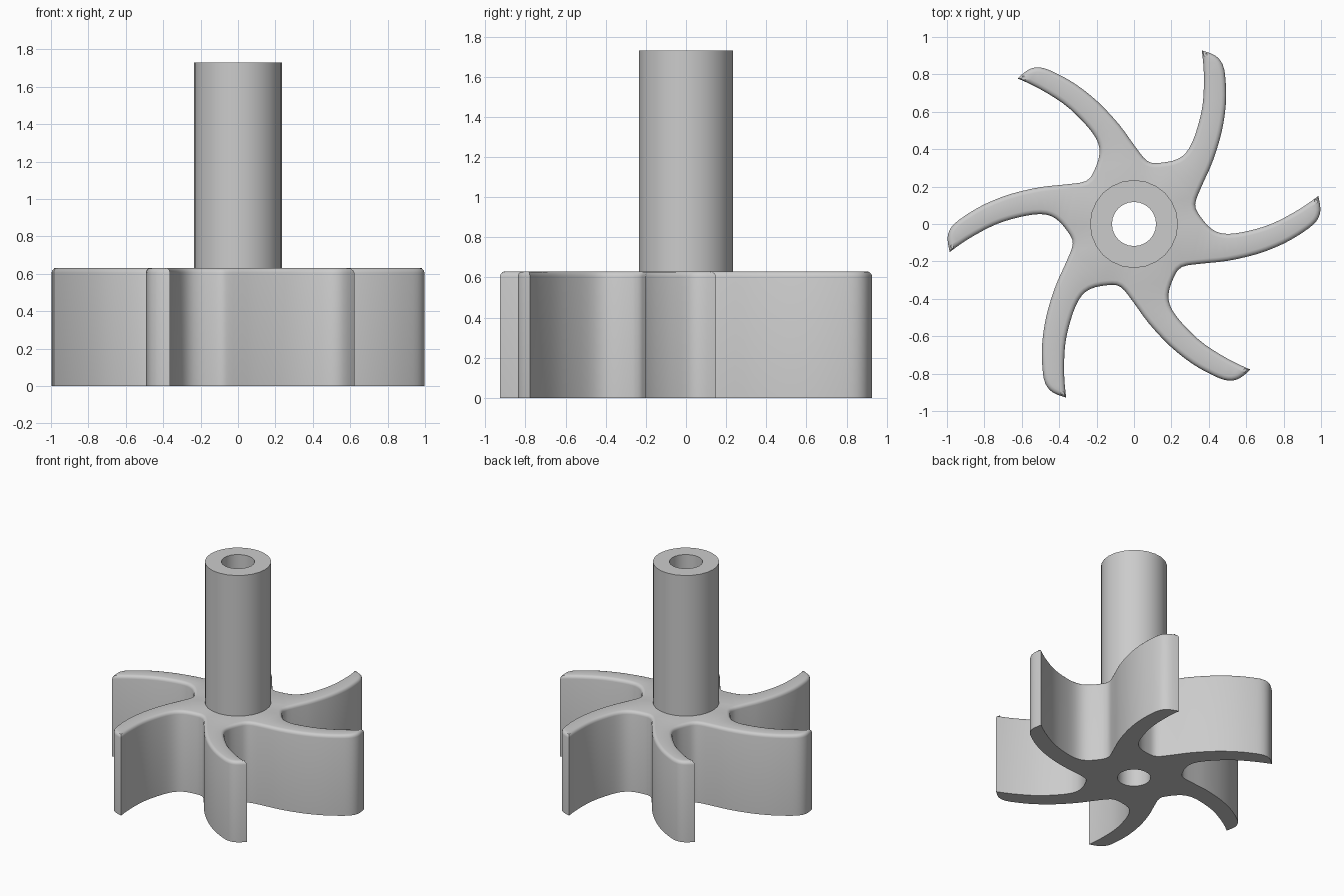
import bpy, bmesh, math
from mathutils import Vector, Matrix
from mathutils.geometry import interpolate_bezier

cube = bpy.data.objects.get("Cube")
if cube:
    bpy.data.objects.remove(cube, do_unlink=True)

BLADES = 6
WHEEL_H, TOP = 0.63, 1.73
SHAFT_R, BORE_R = 0.235, 0.118
ROUND = 0.025
SIDES = 24

grey = bpy.data.materials.new("Light grey")
grey.use_nodes = True
colour = (0.6, 0.6, 0.6, 1)
grey.diffuse_color = colour
grey.node_tree.nodes["Principled BSDF"].inputs["Base Color"].default_value = colour

# One blade outline, from its root round the tip to the next root
BLADE = [(0.256, -0.23), (0.36, -0.212), (0.5, -0.197), (0.66, -0.16),
         (0.8, -0.105), (0.91, -0.04), (0.975, 0.015), (0.997, 0.075),
         (0.985, 0.15), (0.89, 0.083), (0.75, 0.007), (0.62, -0.035),
         (0.5, -0.053), (0.42, -0.03), (0.355, 0.04)]
TIP = 8


def wheel_outline(steps=3):
    """Repeat the blade round the axis and smooth it, keeping the tips sharp."""
    pts, tips = [], set()
    for i in range(BLADES):
        turn = Matrix.Rotation(math.tau * i / BLADES, 3, 'Z')
        tips.add(len(pts) + TIP)
        pts += [turn @ Vector((x, y, 0)) for x, y in BLADE]
    n = len(pts)

    def tangent(i):
        return Vector() if i % n in tips else (pts[(i + 1) % n] - pts[i - 1]) / 6

    out = []
    for i in range(n):
        a, b = pts[i], pts[(i + 1) % n]
        out += interpolate_bezier(a, a + tangent(i), b - tangent((i + 1) % n), b, steps + 1)[:-1]
    return out


def ring(bm, radius, z):
    return [bm.verts.new((radius * math.cos(math.tau * i / SIDES),
                          radius * math.sin(math.tau * i / SIDES), z))
            for i in range(SIDES)]


def bridge(bm, a, b):
    return [bm.faces.new((a[i - 1], a[i], b[i], b[i - 1])) for i in range(len(a))]


def finish(bm, name):
    bmesh.ops.recalc_face_normals(bm, faces=bm.faces)
    mesh = bpy.data.meshes.new(name)
    bm.to_mesh(mesh)
    bm.free()
    mesh.materials.append(grey)
    obj = bpy.data.objects.new(name, mesh)
    bpy.context.collection.objects.link(obj)
    bpy.ops.object.select_all(action='DESELECT')
    obj.select_set(True)
    bpy.context.view_layer.objects.active = obj
    bpy.ops.object.shade_smooth_by_angle(angle=math.radians(35))
    return obj


# Bladed wheel: extruded outline with a rounded top rim
bm = bmesh.new()
outline = wheel_outline()
low = [bm.verts.new(p) for p in outline]
high = [bm.verts.new((p.x, p.y, WHEEL_H)) for p in outline]
bridge(bm, low, high)
bottom = bm.faces.new(low)
top = bm.faces.new(high)
bmesh.ops.recalc_face_normals(bm, faces=bm.faces)
bmesh.ops.bevel(bm, geom=list(top.edges), offset=ROUND, segments=3, profile=0.5,
                affect='EDGES', clamp_overlap=False)

# Replace each cap with one that has the bore cut through it
bore = []
for z in (0, WHEEL_H):
    cap = max((f for f in bm.faces if abs(f.calc_center_median().z - z) < 1e-4), key=lambda f: len(f.verts))
    rim = list(cap.edges)
    bmesh.ops.delete(bm, geom=[cap], context='FACES_ONLY')
    hole = ring(bm, BORE_R, z)
    rim += [bm.edges.new((hole[i - 1], hole[i])) for i in range(SIDES)]
    bmesh.ops.triangle_fill(bm, edges=rim, use_beauty=True, normal=(0, 0, 1))
    bore.append(hole)
bridge(bm, *bore)
finish(bm, "bladed_wheel")

# Hollow shaft standing on the wheel
bm = bmesh.new()
loops = [ring(bm, r, z) for r, z in ((BORE_R, WHEEL_H), (SHAFT_R, WHEEL_H),
                                     (SHAFT_R, TOP), (BORE_R, TOP))]
for i in range(4):
    bridge(bm, loops[i - 1], loops[i])
finish(bm, "hollow_shaft")
